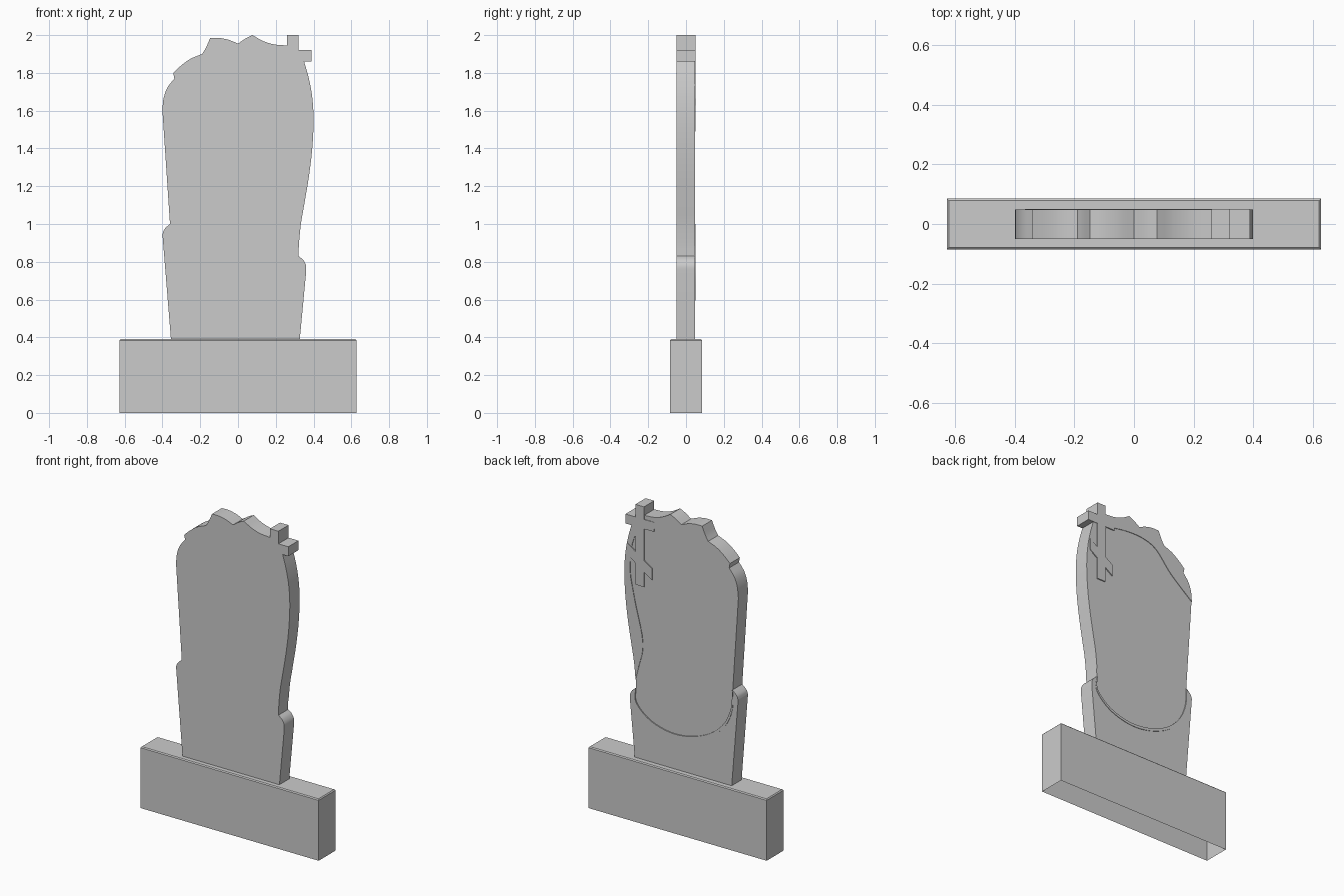
import bpy, bmesh, math
from mathutils import Vector

if "Cube" in bpy.data.objects:
    bpy.data.objects.remove(bpy.data.objects["Cube"])


def spline(pts, n=5):
    """Smooth curve through the given (x, z) points."""
    p = [Vector(q) for q in pts]
    p = [2 * p[0] - p[1]] + p + [2 * p[-1] - p[-2]]
    out = []
    for a, b, c, d in zip(p, p[1:], p[2:], p[3:]):
        for i in range(n):
            t = i / n
            out.append(0.5 * (2 * b + (c - a) * t + (2 * a - 5 * b + 4 * c - d) * t * t
                              + (3 * b - a - 3 * c + d) * t ** 3))
    return out + [p[-2]]


def finish(bm, name):
    bmesh.ops.recalc_face_normals(bm, faces=bm.faces)
    me = bpy.data.meshes.new(name)
    bm.to_mesh(me)
    bm.free()
    ob = bpy.data.objects.new(name, me)
    bpy.context.collection.objects.link(ob)
    bpy.ops.object.select_all(action='DESELECT')
    ob.select_set(True)
    bpy.context.view_layer.objects.active = ob
    bpy.ops.object.shade_smooth_by_angle(angle=math.radians(25))
    return ob


def slab(name, outline, y0, y1):
    """Extrude an x-z outline from y0 to y1."""
    bm = bmesh.new()
    f = bm.faces.new([bm.verts.new((p[0], y0, p[1])) for p in outline])
    r = bmesh.ops.extrude_face_region(bm, geom=[f])
    new = [g for g in r['geom'] if isinstance(g, bmesh.types.BMVert)]
    bmesh.ops.translate(bm, verts=new, vec=(0, y1 - y0, 0))
    bmesh.ops.remove_doubles(bm, verts=bm.verts, dist=1e-5)
    return finish(bm, name)


# Plinth: open-bottomed block with a fine chamfer round the top
bm = bmesh.new()
bmesh.ops.create_cube(bm, size=1)
for v in bm.verts:
    v.co = (v.co.x * 1.254, v.co.y * 0.17, (v.co.z + 0.5) * 0.39)
bm.faces.ensure_lookup_table()
bmesh.ops.delete(bm, geom=[f for f in bm.faces if f.normal.z < -0.5], context='FACES_ONLY')
bmesh.ops.bevel(bm, geom=[e for e in bm.edges if all(v.co.z > 0.3 for v in e.verts)],
                offset=0.006, segments=1, affect='EDGES')
finish(bm, "plinth")

# Stone silhouette, clockwise from the lower left scroll
scroll_l = spline([(-.40, .945), (-.393, .967), (-.38, .983), (-.36, 1.0)])
shoulder = spline([(-.40, 1.60), (-.395, 1.66), (-.375, 1.72), (-.337, 1.77)])
crest = (spline([(-.343, 1.80), (-.30, 1.84), (-.25, 1.875), (-.19, 1.90)])
         + spline([(-.19, 1.90), (-.17, 1.933), (-.147, 1.985)])
         + spline([(-.147, 1.985), (-.10, 1.985), (-.05, 1.975), (0, 1.955)])[1:]
         + spline([(0, 1.955), (.04, 1.982), (.077, 2.0)])[1:]
         + spline([(.077, 2.0), (.13, 1.97), (.19, 1.951), (.26, 1.945)])[1:])
cross_tip = [(.26, 2.0), (.32, 2.0), (.32, 1.92), (.39, 1.92), (.39, 1.86), (.35, 1.86)]
side_r = spline([(.35, 1.86), (.375, 1.77), (.393, 1.67), (.40, 1.55), (.393, 1.40), (.375, 1.25),
                 (.35, 1.1), (.333, 1.0), (.323, .9), (.32, .83)])
scroll_r = spline([(.32, .83), (.345, .81), (.36, .78), (.36, .74)])
foot = [(.327, .39), (-.355, .39)]


def clean(pts):
    out = []
    for p in map(Vector, pts):
        if not out or (p - out[-1]).length > 1e-4:
            out.append(p)
    if (out[0] - out[-1]).length < 1e-4:
        out.pop()
    return out


FRONT, FACE, TOP = -0.051, 0.0445, 0.051
slab("headstone", clean(scroll_l + shoulder + crest + cross_tip + side_r + scroll_r + foot),
     FRONT, FACE)

# Shallow raised border along the crest and the right side of the carved face
inner = spline([(.305, .95), (.27, 1.13), (.33, 1.40), (.36, 1.60), (.31, 1.82),
                (.11, 1.89), (-.10, 1.87), (-.24, 1.73), (-.40, 1.60)])
slab("carved_border", clean(shoulder + crest + cross_tip + side_r[:-4] + inner), FACE, 0.048)

# Drape over the lower part, with a raised curved rim
arc = spline([(.32, .83), (.315, .74), (.22, .655), (.08, .615), (-.06, .625),
              (-.20, .68), (-.30, .77), (-.35, .88), (-.36, 1.0)], 6)
slab("lower_drape", clean(scroll_r + foot + scroll_l + arc[::-1]), FACE, 0.048)
mid = Vector((-.02, .95))
rim = [p + (p - mid).normalized() * 0.018 * math.sin(math.pi * i / (len(arc) - 1)) ** 0.5
       for i, p in enumerate(arc[:-1])]
slab("drape_rim", clean(arc + rim[::-1]), FACE, TOP)

# Raised cross with a slanted lower bar
slab("relief_cross", [(.26, 2.0), (.32, 2.0), (.32, 1.92), (.39, 1.92), (.39, 1.86), (.32, 1.86),
                      (.32, 1.70), (.375, 1.738), (.375, 1.665), (.32, 1.627), (.32, 1.49),
                      (.26, 1.49), (.26, 1.586), (.205, 1.548), (.205, 1.621), (.26, 1.659),
                      (.26, 1.86), (.19, 1.86), (.19, 1.92), (.26, 1.92)], FACE, TOP)
